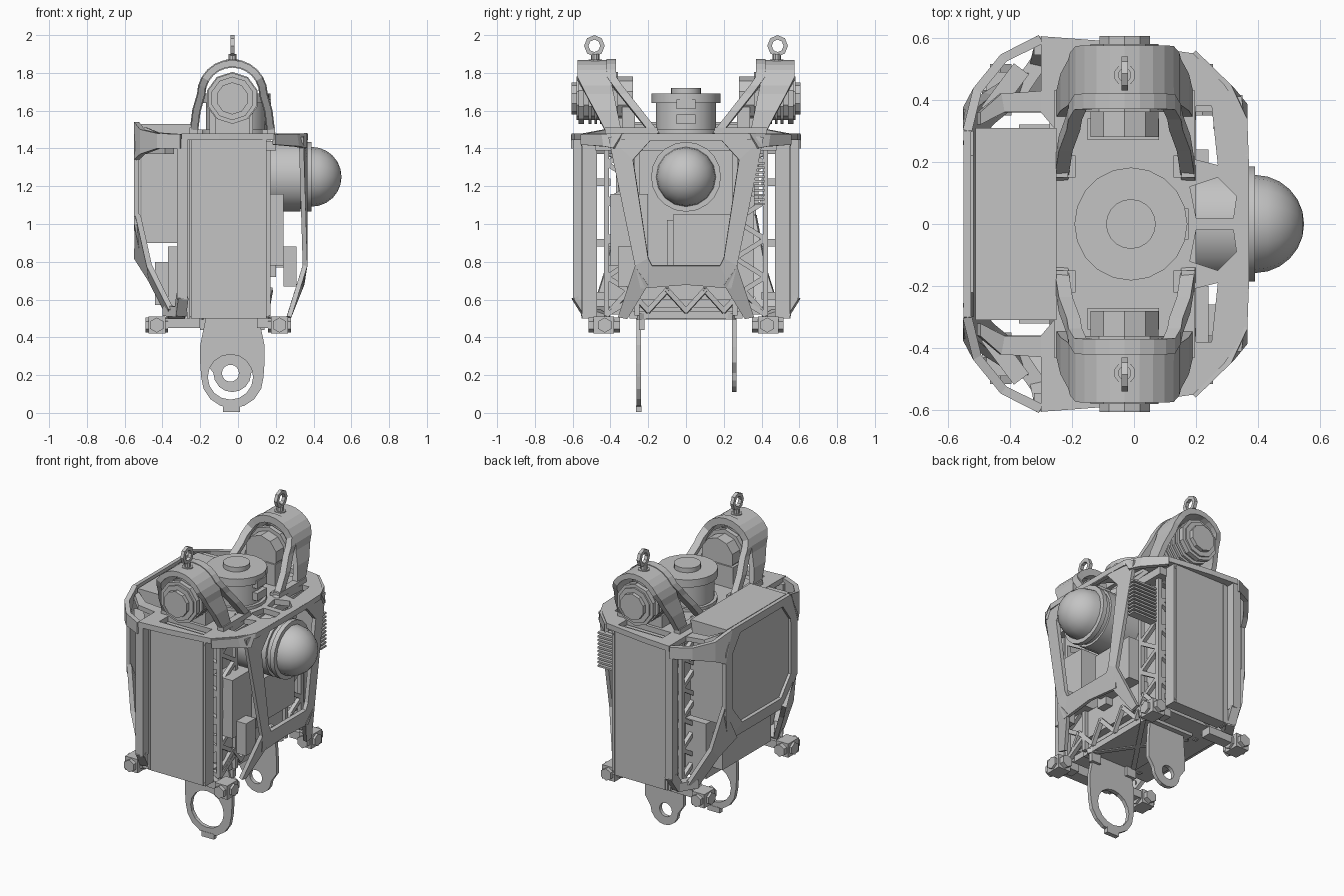
import bpy, bmesh, math
from mathutils import Matrix, Vector

old = bpy.data.objects.get("Cube")
if old:
    bpy.data.objects.remove(old, do_unlink=True)

GREY = (0.55, 0.55, 0.55, 1)
metal = bpy.data.materials.new("plain_grey")
metal.use_nodes = True
metal.diffuse_color = GREY
metal.node_tree.nodes["Principled BSDF"].inputs["Base Color"].default_value = GREY


def finish(name, bm, mirror=False, thick=0, smooth=False):
    bmesh.ops.recalc_face_normals(bm, faces=bm.faces)
    me = bpy.data.meshes.new(name)
    bm.to_mesh(me)
    bm.free()
    me.materials.append(metal)
    ob = bpy.data.objects.new(name, me)
    bpy.context.collection.objects.link(ob)
    if thick:
        mod = ob.modifiers.new("thickness", 'SOLIDIFY')
        mod.thickness, mod.offset = thick, 0
    if mirror:
        ob.modifiers.new("mirror", 'MIRROR').use_axis = (False, True, False)
    if smooth:
        bpy.ops.object.select_all(action='DESELECT')
        ob.select_set(True)
        bpy.context.view_layer.objects.active = ob
        bpy.ops.object.shade_smooth_by_angle(angle=math.radians(35))
    return ob


def boxes(name, spans, mirror=False):
    bm = bmesh.new()
    for lo, hi in spans:
        lo, hi = Vector(lo), Vector(hi)
        m = Matrix.Translation((lo + hi) / 2) @ Matrix.Diagonal((*(hi - lo), 1))
        bmesh.ops.create_cube(bm, size=1, matrix=m)
    return finish(name, bm, mirror)


def discs(name, axis, parts, sides=20, mirror=False, smooth=True):
    """Stacked discs: each part is (start, end, radius)."""
    bm = bmesh.new()
    a, b = Vector(axis[0]), Vector(axis[1]).normalized()
    rot = b.to_track_quat('Z', 'Y').to_matrix().to_4x4()
    for s, e, r in parts:
        bmesh.ops.create_cone(bm, cap_ends=True, segments=sides, radius1=r, radius2=r,
                              depth=e - s, matrix=Matrix.Translation(a + b * (s + e) / 2) @ rot)
    return finish(name, bm, mirror, smooth=smooth)


def ribbon(name, strips, thick, mirror=False, closed=False):
    """Plates made of quads between paired edge points."""
    bm = bmesh.new()
    for pairs in strips:
        rows = [[bm.verts.new(p) for p in pair] for pair in pairs]
        for r, s in zip(rows, rows[1:] + rows[:1] if closed else rows[1:]):
            bm.faces.new((r[0], s[0], s[1], r[1]))
    return finish(name, bm, mirror, thick)


def beams(name, paths, w, mirror=False):
    bm = bmesh.new()
    for path in paths:
        for p, q in zip(path, path[1:]):
            p, q = Vector(p), Vector(q)
            d = q - p
            m = Matrix.Translation((p + q) / 2) @ d.to_track_quat('Z', 'Y').to_matrix().to_4x4()
            bmesh.ops.create_cube(bm, size=1, matrix=m @ Matrix.Diagonal((w, w, d.length + w * .4, 1)))
    return finish(name, bm, mirror)


def slab(name, outlines, z0, z1):
    bm = bmesh.new()
    for pts in outlines:
        f = bm.faces.new([bm.verts.new((x, y, z0)) for x, y in pts])
        ext = bmesh.ops.extrude_face_region(bm, geom=[f])
        bmesh.ops.translate(bm, vec=(0, 0, z1 - z0), verts=[v for v in ext["geom"] if isinstance(v, bmesh.types.BMVert)])
    return finish(name, bm)


def flip(pts):
    return [(x, -y) for x, y in reversed(pts)]


# Top deck with windows
half = [(.37, .2), (.365, .34), (.29, .45), (.19, .55), (-.1, .59), (-.3, .605), (-.3, .36), (-.25, .3)]
deck = slab("top_deck", [half + flip(half)], 1.445, 1.48)
win = [[(.2, .02), (.32, .02), (.33, .09), (.27, .15), (.18, .12)],
       [(.19, .21), (.27, .19), (.25, .38), (.2, .38)],
       [(-.2, .44), (.12, .44), (.12, .53), (-.2, .53)]]
cutter = slab("deck_cutter", win + [flip(w) for w in win], 1.3, 1.6)
cutter.hide_render = True
mod = deck.modifiers.new("windows", 'BOOLEAN')
mod.object, mod.operation, mod.solver = cutter, 'DIFFERENCE', 'EXACT'
bpy.context.view_layer.objects.active = deck
bpy.ops.object.modifier_apply(modifier="windows")
bpy.data.objects.remove(cutter, do_unlink=True)


# Chest frame with a tapering opening, wrapped round the sides
def chest(y, z):
    return (.355 - max(0, y - .39) * 1.03, y, z) if z > .72 else (.355 - (.72 - z) * .4, y, z)


shield = [[((0, 1.48), (0, 1.44)), ((.22, 1.48), (.19, 1.44)), ((.41, 1.46), (.28, 1.34)),
           ((.27, .78), (.2, .82)), ((.24, .66), (.18, .78)), ((0, .68), (0, .78))],
          [((.27, .78), (.2, .68)), ((.36, .51), (.31, .5))],
          [((.33, 1.48), (.38, 1.4)), ((.44, 1.475), (.43, 1.41)), ((.55, 1.475), (.55, 1.42))]]
ribbon("chest_frame", [[(chest(*a), chest(*b)) for a, b in s] for s in shield], .025, True)

# Side panels recessed under the deck, with edge trims and screws
boxes("side_panel", [((-.25, .47, .5), (.15, .55, 1.45)), ((-.27, .48, .5), (-.255, .545, 1.45))], True)
boxes("panel_trim", [((.13, .55, .5), (.135, .554, 1.45)), ((-.235, .55, .5), (-.23, .554, 1.45))], True)
for height, level in (("lower", .52), ("upper", 1.42)):
    discs(height + "_panel_screw", ((.143, .55, level), (0, 1, 0)), [(0, .005, .006)], 8, True)

# Inner body
boxes("core", [((-.22, -.36, .56), (.1, .36, 1.44)), ((-.25, -.42, .52), (.12, .42, .56)),
               ((-.25, -.48, 1.39), (.2, .48, 1.44))])
boxes("cross_ties", [((-.2, .4, z), (.1, .48, z + .04)) for z in (.6, .88, 1.2)], True)
lattice = []
for x in (-.26, .16):
    for y in (.26, .42):
        lattice.append([(x, y, .52), (x, y, 1.45)])
    lattice.append([(x, .26 if i % 2 else .42, .52 + i * .1) for i in range(10)])
lattice.append([(-.26 if i % 2 else .16, .42, .52 + i * .18) for i in range(6)])
lattice.append([(.16 if i % 2 else -.26, .42, .52 + i * .18) for i in range(6)])
lattice.append([(.17 if i % 2 else .15, .4 - i * .1, .65 if i % 2 else .54) for i in range(5)])
beams("lattice", lattice, .026, True)

# Equipment boxes behind the chest opening
boxes("chest_unit", [((.1, -.07, .77), (.24, .24, 1.05)), ((.1, -.1, .72), (.2, -.02, 1.02)),
                     ((.1, -.4, .78), (.24, -.2, 1.16)), ((.24, -.36, .67), (.31, -.26, .88)),
                     ((.1, -.42, .6), (.15, .25, .78))])
fins = [((.14, .36, 1.1), (.3, .385, 1.33))]
fins += [((.15, .36, 1.1 + i * .024), (.35, .415, 1.112 + i * .024)) for i in range(10)]
boxes("heat_sink", fins)

# Chest dome
discs("dome_housing", ((0, 0, 1.25), (1, 0, 0)),
      [(.08, .33, .185), (.33, .365, .17), (.36, .39, .185)], 20)
bm = bmesh.new()
bmesh.ops.create_uvsphere(bm, u_segments=16, v_segments=12, radius=.158,
                          matrix=Matrix.Translation((.39, 0, 1.25)) @ Matrix.Rotation(math.pi / 2, 4, 'Y'))
bmesh.ops.delete(bm, geom=[v for v in bm.verts if v.co.x < .385], context='VERTS')
finish("dome", bm, smooth=True)

# Neck turret
discs("neck_turret", ((-.01, 0, 0), (0, 0, 1)),
      [(1.46, 1.64, .16), (1.48, 1.5, .18), (1.64, 1.69, .182), (1.69, 1.72, .08)], 20)
boxes("turret_lug", [((.12, -.05, 1.53), (.175, .05, 1.58)), ((.12, -.05, 1.61), (.175, .05, 1.66))])

# Shoulder hoods: one broad crown band that splits into two legs on each side
CX, LEG, CROWN = -.03, 1.48, 1.77
arch = [(-.205, 1.48), (-.19, 1.6)]
arch += [(.165 * math.cos(a), 1.685 + .165 * math.sin(a)) for a in [math.pi * (1 - i / 12) for i in range(13)]]
arch += [(.19, 1.6), (.205, 1.48)]


def band(y0, y1, top0, top1):
    rows = []
    for x, z in arch:
        t = min(1, (z - LEG) / (CROWN - LEG))
        rows.append(((CX + x, y0 + (top0 - y0) * t, z), (CX + x, y1 + (top1 - y1) * t, z)))
    return rows


ribbon("shoulder_hood_inner_leg", [band(.14, .19, .37, .42)], .045, True)
ribbon("shoulder_hood_outer_leg", [band(.34, .42, .4, .575)], .035, True)
boxes("hood_foot", [((CX + x - .022, .15, 1.475), (CX + x + .022, .43, 1.51)) for x in (-.205, .205)]
      + [((CX + x - .032, .15, 1.475), (CX + x + .032, .22, 1.5)) for x in (-.19, .19)], True)

# Shoulder motors
motor = [(.28, .58, .115), (.58, .605, .085), (.36, .39, .14), (.54, .57, .135)]
motor += [(.41 + i * .03, .425 + i * .03, .135) for i in range(4)]
discs("shoulder_motor", ((CX, 0, 1.665), (0, 1, 0)), motor, 10, True, False)
boxes("motor_mount", [((-.15, .27, 1.48), (.08, .34, 1.62)), ((-.12, .34, 1.48), (.06, .42, 1.56))], True)

# Lifting eyes
discs("eye_base", ((CX, .48, 1.84), (0, 0, 1)), [(0, .03, .035), (.03, .06, .022)], 10, True)
loop = [math.tau * i / 8 for i in range(9)]
beams("lifting_eye", [[(CX, .485 + .043 * math.cos(a), 1.943 + .045 * math.sin(a)) for a in loop]], .022, True)

# Back pack
boxes("back_pack", [((-.51, -.31, .9), (-.25, .31, 1.53)), ((-.44, -.25, .57), (-.25, .25, .8)),
                    ((-.37, -.32, .52), (-.2, .32, .88))])
rear = [(0, 1.54, 0, 1.49), (.3, 1.54, .22, 1.49), (.37, 1.4, .3, 1.38), (.37, 1.0, .3, 1.02),
        (.3, .8, .2, .9), (0, .8, 0, .9)]


def rear_x(z):
    return -.537 + max(0, .87 - z) * .55


ribbon("back_frame", [[((rear_x(b), a, b), (rear_x(d), c, d)) for a, b, c, d in rear]], .025, True)
ribbon("back_cover", [[((-.525, -y, z), (-.525, y, z)) for y, z in
                       ((.2, .88), (.3, 1.02), (.3, 1.38), (.22, 1.5))]], .015)

# Back frame arms and side loops
ribbon("back_arm", [[((-.537, .3, 1.54), (-.537, .37, 1.34)), ((-.505, .43, 1.5), (-.505, .43, 1.37)),
                     ((-.42, .535, 1.48), (-.42, .535, 1.4)), ((-.3, .595, 1.475), (-.3, .595, 1.4))],
                    [((-.5, .32, 1.5), (-.5, .36, 1.5)), ((-.42, .36, 1.47), (-.43, .42, 1.47)),
                     ((-.28, .36, 1.46), (-.28, .43, 1.46))],
                    [((-.53, .37, 1.05), (-.537, .25, .82)), ((-.47, .42, .78), (-.46, .33, .7)),
                     ((-.36, .49, .56), (-.36, .41, .5)), ((-.28, .5, .53), (-.28, .41, .5))]], .03, True)
beams("side_loop", [[(-.295, .572, 1.44), (-.295, .572, .61), (-.305, .525, .535), (-.37, .43, .54)]], .055, True)
beams("rear_roller", [[(-.46, .37, 1.4), (-.37, .49, 1.4)]], .06, True)

# Corner lugs under the body
for side, x, inner in (("rear", -.43, -.2), ("front", .22, .1)):
    boxes(side + "_lug", [((x - .045, .38, .42), (x + .045, .49, .51)),
                          ((min(x, inner), .39, .45), (max(x, inner), .46, .5))], True)
    discs(side + "_lug_bolt", ((x, .43, .465), (0, 1, 0)), [(-.08, .085, .04)], 6, True, False)
    discs(side + "_lug_nut", ((x, .43, .465), (1, 0, 0)), [(-.06, .06, .04)], 6, True, False)


# Hip brackets: a wide ring and a smaller plate with a hole
def bracket(name, y, c, r, hole, top):
    pts = []
    for i in range(16):
        a = math.tau * i / 16
        u, v = math.cos(a), math.sin(a)
        k = min(top / max(abs(u), .001), (.52 - c) / v) if v > .1 else r
        pts.append(((CX + k * u, y, c + k * v), (CX - .01 + hole * u, y, c + hole * v)))
    ribbon(name, [pts], .025, closed=True)


bracket("wide_hip_ring", -.25, .19, .165, .12, .17)
bracket("small_hip_plate", .255, .21, .1, .045, .14)
boxes("hip_pads", [((-.2, -.25, .44), (-.13, -.22, .52)), ((.07, -.25, .44), (.14, -.22, .52)),
                   ((-.08, -.265, .005), (.01, -.235, .04)), ((-.2, -.3, .5), (.14, .3, .54))])
beams("belly_brace", [[(-.2, -.25, .51), (.14, .25, .51)], [(.14, -.25, .51), (-.2, .25, .51)]], .03)
